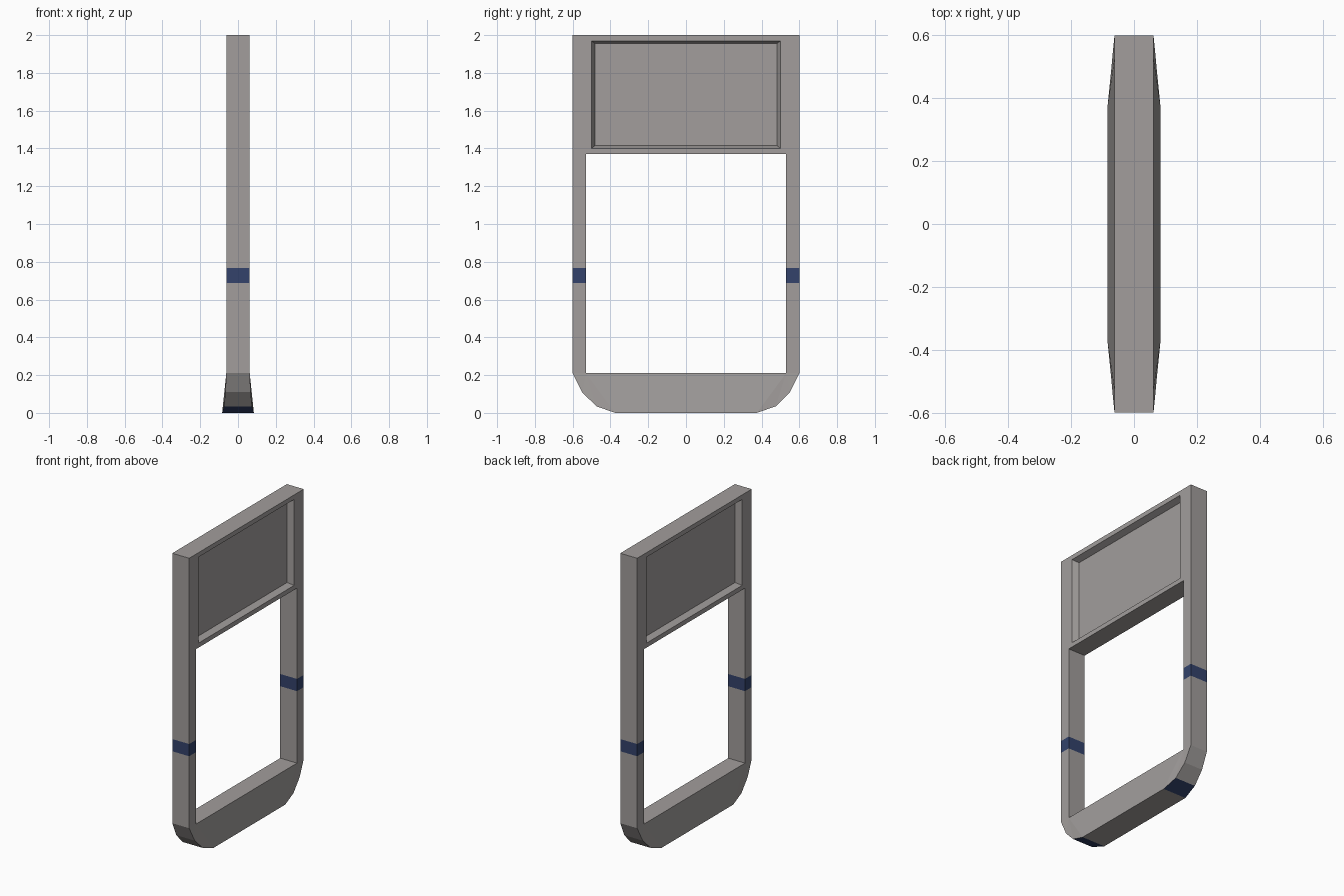
import bpy, bmesh

if "Cube" in bpy.data.objects:
    bpy.data.objects.remove(bpy.data.objects["Cube"])

T = 0.062          # half thickness of the frame
FOOT = 0.084       # half thickness at the flared bottom
DEPTH = 0.04       # depth of the panel recess
W, IN = 0.60, 0.53             # outer and inner half width
SILL, LOW, HIGH, HEAD, TOP = 0.21, 0.687, 0.768, 1.37, 2.0

bm = bmesh.new()
cache = {}


def vert(p):
    """p = (y, z) on the frame face, or (y, z, x)."""
    y, z = p[:2]
    x = p[2] if len(p) > 2 else T
    key = (x, y, z)
    if key not in cache:
        cache[key] = bm.verts.new(key)
    return cache[key]


def face(*pts, mat=0):
    bm.faces.new([vert(p) for p in pts]).material_index = mat


def wall(path, navy=()):
    """Run a strip from the face outline back to the middle plane."""
    for i, (a, b) in enumerate(zip(path, path[1:])):
        face(a, b, (b[0], b[1], 0.0), (a[0], a[1], 0.0), mat=int(i in navy))


# One quarter of the model is built, then mirrored twice.
# Side post with navy band
for z0, z1, m in ((SILL, LOW, 0), (LOW, HIGH, 1), (HIGH, HEAD, 0)):
    face((IN, z0), (W, z0), (W, z1), (IN, z1), mat=m)

# Header border around the recess
py, pz0, pz1 = 0.50, 1.40, 1.97
face((0, HEAD), (IN, HEAD), (W, HEAD), (py, pz0), (0, pz0))
face((W, HEAD), (W, TOP), (py, pz1), (py, pz0))
face((W, TOP), (0, TOP), (0, pz1), (py, pz1))

# Recess with sloping walls and a flat panel
rim = [(0, pz0), (py, pz0), (py, pz1), (0, pz1)]
fx = T - DEPTH
floor = [(0, pz0 + .015, fx), (py - .018, pz0 + .015, fx),
         (py - .018, pz1 - .015, fx), (0, pz1 - .015, fx)]
for i in range(3):
    face(rim[i], rim[i + 1], floor[i + 1], floor[i])
face(*floor)

# Flared base with faceted corner
corner = [(W, SILL), (0.55, 0.11, 0.067), (0.475, 0.035, 0.074), (0.375, 0, FOOT)]
face((0, SILL), (IN, SILL), corner[3], (0, 0, FOOT))
for a, b in zip(corner, corner[1:]):
    face((IN, SILL), a, b)

# Outer and inner edge walls
wall([(0, TOP), (W, TOP), (W, HEAD), (W, HIGH), (W, LOW)] + corner
     + [(0, 0, FOOT)], navy=(3, 7))
wall([(0, HEAD), (IN, HEAD), (IN, HIGH), (IN, LOW), (IN, SILL), (0, SILL)],
     navy=(2,))

# Mirror across both planes and remove the seams
for axis in (0, 1):
    bmesh.ops.mirror(bm, geom=bm.verts[:] + bm.edges[:] + bm.faces[:],
                     axis="XY"[axis], merge_dist=0.0005)
    bmesh.ops.remove_doubles(bm, verts=bm.verts[:], dist=0.0005)
for axis in (0, 1):
    seam = [e for e in bm.edges if all(abs(v.co[axis]) < 1e-5 for v in e.verts)]
    bmesh.ops.dissolve_edges(bm, edges=seam, use_verts=True)
bmesh.ops.recalc_face_normals(bm, faces=bm.faces[:])

mesh = bpy.data.meshes.new("frame")
bm.to_mesh(mesh)
bm.free()

# Materials: dark warm grey body, navy bands
for name, colour in (("dark_grey", (0.36, 0.34, 0.333, 1)),
                     ("navy", (0.033, 0.055, 0.146, 1))):
    material = bpy.data.materials.new(name)
    material.diffuse_color = colour
    material.use_nodes = True
    material.node_tree.nodes["Principled BSDF"].inputs["Base Color"].default_value = material.diffuse_color
    mesh.materials.append(material)

frame = bpy.data.objects.new("frame", mesh)
bpy.context.collection.objects.link(frame)
